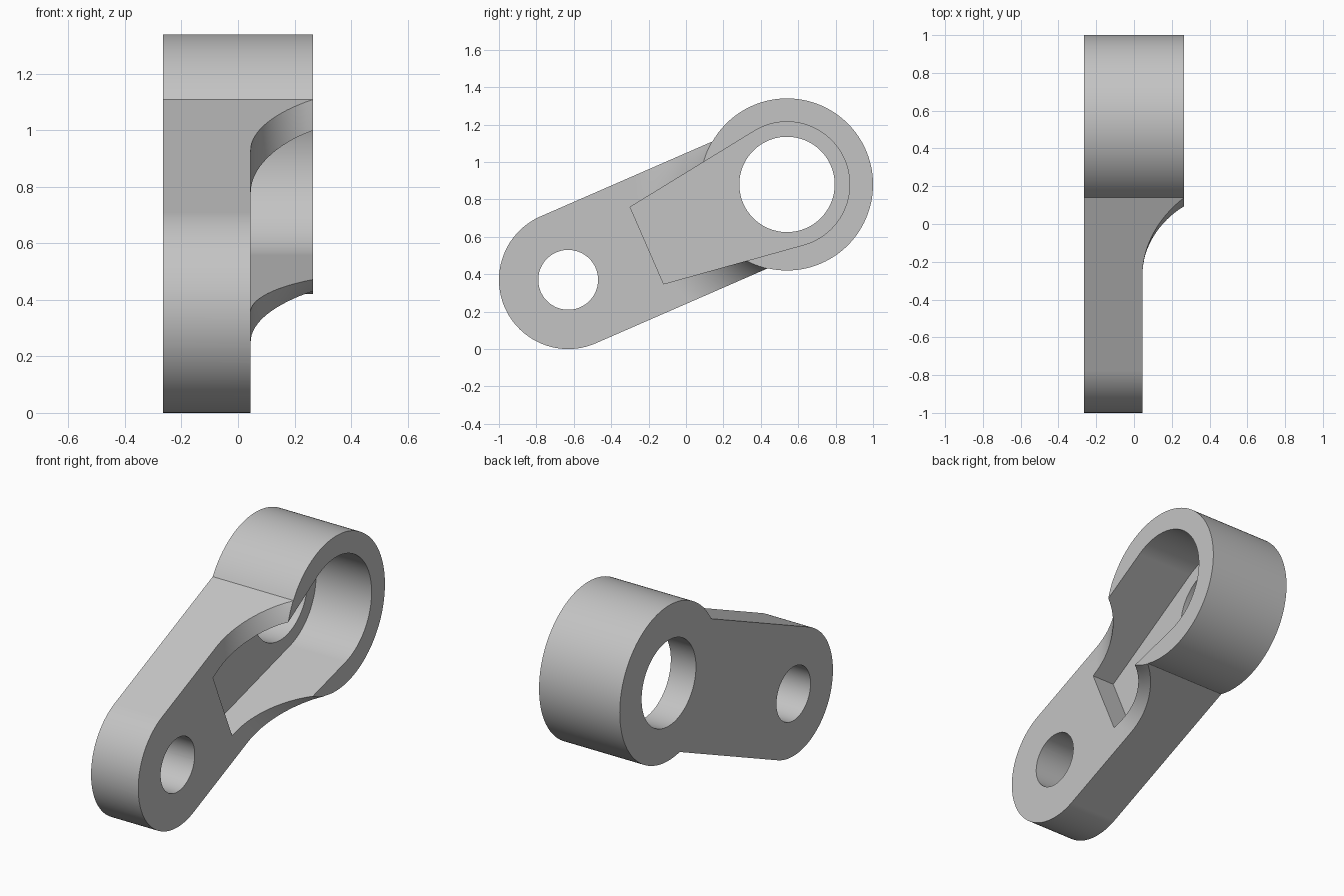
import bpy, bmesh
from math import sin, cos, pi, radians, hypot, atan2, asin
from mathutils import Vector, Matrix

cube = bpy.data.objects.get("Cube")
if cube:
    bpy.data.objects.remove(cube, do_unlink=True)

# Main dimensions: the arm runs from the pin end to the boss end
PIN, BOSS = Vector((0, -0.63, 0.37)), Vector((0, 0.54, 0.88))
PIN_R, BOSS_R, PIN_HOLE, BOSS_HOLE = 0.37, 0.46, 0.16, 0.255
BACK, PLATE, FRONT, FLOOR = -0.265, 0.045, 0.265, -0.10
WEB_R, POCKET_R, POCKET_END = 0.81, 0.335, 0.224
axis = BOSS - PIN
LENGTH, TILT = hypot(axis.y, axis.z), atan2(axis.z, axis.y)

grey = bpy.data.materials.new("Plain grey")
grey.use_nodes = True
grey.diffuse_color = (0.55, 0.55, 0.55, 1)
grey.node_tree.nodes["Principled BSDF"].inputs["Base Color"].default_value = (0.55, 0.55, 0.55, 1)


def arc(u, radius, start, end, steps=64):
    """Points on an arc centred on the arm axis."""
    angles = [start + (end - start) * i / steps for i in range(steps + 1)]
    return [(u + radius * cos(a), radius * sin(a)) for a in angles]


def make_object(name, bm):
    bmesh.ops.recalc_face_normals(bm, faces=bm.faces)
    mesh = bpy.data.meshes.new(name)
    bm.to_mesh(mesh)
    bm.free()
    mesh.materials.append(grey)
    ob = bpy.data.objects.new(name, mesh)
    bpy.context.collection.objects.link(ob)
    return ob


def prism(name, outline, x0, x1):
    """Extrude an outline, drawn along the arm axis, across x."""
    bm = bmesh.new()
    place = Matrix.Translation(PIN) @ Matrix.Rotation(TILT, 4, 'X')
    face = bm.faces.new([bm.verts.new(place @ Vector((x0, u, v))) for u, v in outline])
    new = bmesh.ops.extrude_face_region(bm, geom=[face])["geom"]
    bmesh.ops.translate(bm, vec=(x1 - x0, 0, 0),
                        verts=[g for g in new if isinstance(g, bmesh.types.BMVert)])
    return make_object(name, bm)


def ring(name, profile):
    """Turn a closed (radius, x) profile around the boss axis."""
    bm = bmesh.new()
    verts = [bm.verts.new(BOSS + Vector((x, r, 0))) for r, x in profile]
    edges = [bm.edges.new((a, b)) for a, b in zip(verts, verts[1:] + verts[:1])]
    bmesh.ops.spin(bm, geom=verts + edges, cent=BOSS, axis=(1, 0, 0),
                   angle=2 * pi, steps=128, use_merge=True)
    bmesh.ops.remove_doubles(bm, verts=bm.verts, dist=1e-5)
    return make_object(name, bm)


def apply_modifiers(ob):
    graph = bpy.context.evaluated_depsgraph_get()
    ob.data = bpy.data.meshes.new_from_object(ob.evaluated_get(graph))
    ob.modifiers.clear()


def cut(ob, cutter):
    cutter.hide_render = True
    mod = ob.modifiers.new("Cut", 'BOOLEAN')
    mod.operation, mod.solver, mod.object = 'DIFFERENCE', 'EXACT', cutter
    apply_modifiers(ob)
    bpy.data.objects.remove(cutter, do_unlink=True)


# Full-thickness body: round pin end, parallel arm sides, larger boss end
meet = pi - asin(PIN_R / BOSS_R)
body = arc(0, PIN_R, pi / 2, 3 * pi / 2) + arc(LENGTH, BOSS_R, -meet, meet, 96)
lever = prism("lever_arm", body, BACK, FRONT)

# Thin the arm to plate thickness, with a concave sweep up to the boss
inner = BOSS_R + 0.002
run, rise = WEB_R - inner, FRONT - PLATE
sweep_r = (run ** 2 + rise ** 2) / (2 * rise)
sweep = asin(run / sweep_r)
profile = [(WEB_R - sweep_r * sin(sweep * i / 16),
            PLATE + sweep_r * (1 - cos(sweep * i / 16))) for i in range(17)]
profile += [(inner, 0.5), (2.2, 0.5), (2.2, PLATE)]
cut(lever, ring("sweep_cutter", profile))

# Tapered pocket around the boss bore
flare = asin((POCKET_R - POCKET_END) / WEB_R)
lean = pi / 2 + flare
pocket = arc(LENGTH, POCKET_R, -lean, lean, 80)
pocket += [(LENGTH - WEB_R - 0.007, POCKET_END), (LENGTH - WEB_R - 0.007, -POCKET_END)]
cut(lever, prism("pocket_cutter", pocket, FLOOR, 0.5))

# Through holes
for name, u, radius in (("boss_bore", LENGTH, BOSS_HOLE), ("pin_hole", 0, PIN_HOLE)):
    cut(lever, prism(name, arc(u, radius, 0, 2 * pi, 72)[:-1], -0.5, 0.5))

# Smooth the round walls, keep the flats flat
bpy.ops.object.select_all(action='DESELECT')
lever.select_set(True)
bpy.context.view_layer.objects.active = lever
bpy.ops.object.shade_smooth_by_angle(angle=radians(25))
weighted = lever.modifiers.new("Flat faces", 'WEIGHTED_NORMAL')
weighted.keep_sharp = True
